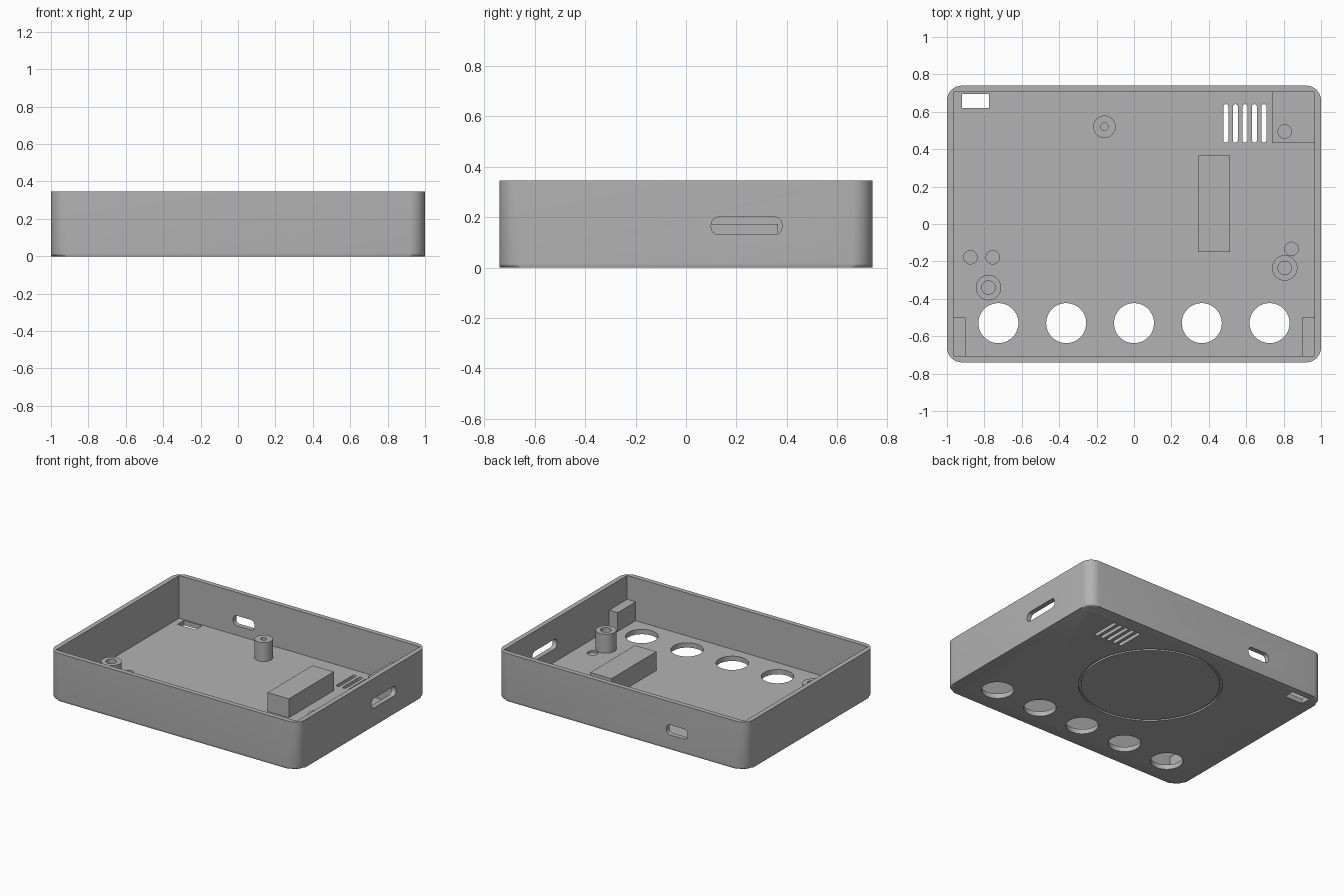
import bpy, bmesh, math
from mathutils import Matrix, Vector

if "Cube" in bpy.data.objects:
    bpy.data.objects.remove(bpy.data.objects["Cube"], do_unlink=True)

# Single plain plastic colour
GREY = (0.45, 0.45, 0.45, 1)
plastic = bpy.data.materials.new("grey plastic")
plastic.use_nodes = True
plastic.diffuse_color = GREY
plastic.node_tree.nodes["Principled BSDF"].inputs["Base Color"].default_value = GREY

HX, HY, H = 1.0, 0.74, 0.345
WALL, FLOOR, POST_TOP = 0.035, 0.035, 0.172


def rounded(w, h, r, n=6):
    """Outline of a rounded rectangle centred on the origin."""
    pts = []
    for k, (sx, sy) in enumerate([(1, 1), (-1, 1), (-1, -1), (1, -1)]):
        for i in range(n + 1):
            a = math.pi / 2 * (k + i / n)
            pts.append((sx * (w / 2 - r) + r * math.cos(a),
                        sy * (h / 2 - r) + r * math.sin(a)))
    return pts


def circle(r, n=48):
    return [(r * math.cos(2 * math.pi * i / n), r * math.sin(2 * math.pi * i / n))
            for i in range(n)]


def rect(w, h):
    return [(w / 2, h / 2), (-w / 2, h / 2), (-w / 2, -h / 2), (w / 2, -h / 2)]


def prism(bm, outline, z0, z1, at=(0, 0, 0), turn=None):
    """Extrude an outline from z0 to z1, then turn and move it."""
    m = Matrix.Translation(Vector(at)) @ (turn or Matrix())
    low = [bm.verts.new(m @ Vector((x, y, z0))) for x, y in outline]
    top = [bm.verts.new(m @ Vector((x, y, z1))) for x, y in outline]
    bm.faces.new(low[::-1])
    bm.faces.new(top)
    for i in range(len(low)):
        j = (i + 1) % len(low)
        bm.faces.new((low[i], low[j], top[j], top[i]))


def ring(bm, r0, r1, z0, z1, at, n=64):
    """Closed tube with a rectangular section."""
    loops = [[bm.verts.new((at[0] + x, at[1] + y, z)) for x, y in circle(r, n)]
             for r, z in ((r0, z0), (r1, z0), (r1, z1), (r0, z1))]
    for k in range(4):
        a, b = loops[k], loops[(k + 1) % 4]
        for i in range(n):
            j = (i + 1) % n
            bm.faces.new((a[i], a[j], b[j], b[i]))


def finish(bm, name):
    bmesh.ops.recalc_face_normals(bm, faces=bm.faces)
    mesh = bpy.data.meshes.new(name)
    bm.to_mesh(mesh)
    bm.free()
    mesh.materials.append(plastic)
    ob = bpy.data.objects.new(name, mesh)
    bpy.context.collection.objects.link(ob)
    return ob


def activate(ob):
    bpy.ops.object.select_all(action='DESELECT')
    ob.select_set(True)
    bpy.context.view_layer.objects.active = ob


def cut(ob, bm):
    cutter = finish(bm, "cutter")
    cutter.hide_render = True
    mod = ob.modifiers.new("cut", 'BOOLEAN')
    mod.operation, mod.solver, mod.object = 'DIFFERENCE', 'EXACT', cutter
    activate(ob)
    bpy.ops.object.modifier_apply(modifier=mod.name)
    bpy.data.objects.remove(cutter, do_unlink=True)


def smooth(ob):
    activate(ob)
    bpy.ops.object.shade_smooth_by_angle(angle=math.radians(35))


# Tray body: rounded box with a softened bottom edge
bm = bmesh.new()
prism(bm, rounded(2 * HX, 2 * HY, 0.08, 8), 0, H)
base = [e for e in bm.edges if all(v.co.z < 0.001 for v in e.verts)]
bmesh.ops.bevel(bm, geom=base, offset=0.015, segments=3, profile=0.5, affect='EDGES')
tray = finish(bm, "tray")

# Inner cavity
bm = bmesh.new()
prism(bm, rect(2 * (HX - WALL), 2 * (HY - WALL)), FLOOR, H + 0.1)
cut(tray, bm)

# Openings through floor and walls
bm = bmesh.new()
for i in range(-2, 3):
    prism(bm, circle(0.107), -0.1, 0.1, (0.3625 * i, -0.53, 0))
    prism(bm, rounded(0.026, 0.205, 0.012, 4), -0.1, 0.1, (0.593 + 0.051 * i, 0.538, 0))
prism(bm, rect(0.145, 0.075), -0.1, 0.1, (-0.847, 0.658, 0))
side_turn = Matrix.Rotation(math.pi / 2, 4, 'Z') @ Matrix.Rotation(math.pi / 2, 4, 'X')
back_turn = Matrix.Rotation(math.pi / 2, 4, 'X')
prism(bm, rounded(0.28, 0.07, 0.03), -0.1, 0.1, (HX, 0.24, 0.165), side_turn)
prism(bm, rounded(0.17, 0.073, 0.03), -0.1, 0.1, (-0.447, HY, 0.14), back_turn)
# Shallow locating sockets in the floor
for x, y in ((-0.875, -0.178), (-0.755, -0.178), (0.842, -0.133)):
    prism(bm, circle(0.036, 32), 0.02, 0.1, (x, y, 0))
# Circular groove underneath
ring(bm, 0.456, 0.472, -0.05, 0.012, (0, 0.167))
cut(tray, bm)
smooth(tray)

# Screw posts
for name, x, y, r, hole in (("back_post", -0.158, 0.52, 0.06, 0.02),
                            ("right_post", -0.778, -0.34, 0.068, 0.036),
                            ("left_post", 0.806, -0.235, 0.068, 0.036)):
    bm = bmesh.new()
    ring(bm, hole, r, FLOOR - 0.003, POST_TOP, (x, y), 48)
    smooth(finish(bm, name))

# Raised blocks: centre block, front corner ribs
for name, x, y, w, d in (("support_block", 0.427, 0.108, 0.17, 0.515),
                         ("right_corner_rib", -0.935, -0.604, 0.07, 0.21),
                         ("left_corner_rib", 0.932, -0.604, 0.07, 0.21)):
    bm = bmesh.new()
    prism(bm, rect(w, d), FLOOR - 0.003, POST_TOP, (x, y, 0))
    finish(bm, name)

# Back corner block with its screw hole
bm = bmesh.new()
prism(bm, rect(0.23, 0.28), FLOOR - 0.003, POST_TOP, (0.853, 0.573, 0))
corner_block = finish(bm, "corner_block")
bm = bmesh.new()
prism(bm, circle(0.036, 32), FLOOR, 0.3, (0.806, 0.495, 0))
cut(corner_block, bm)
smooth(corner_block)
